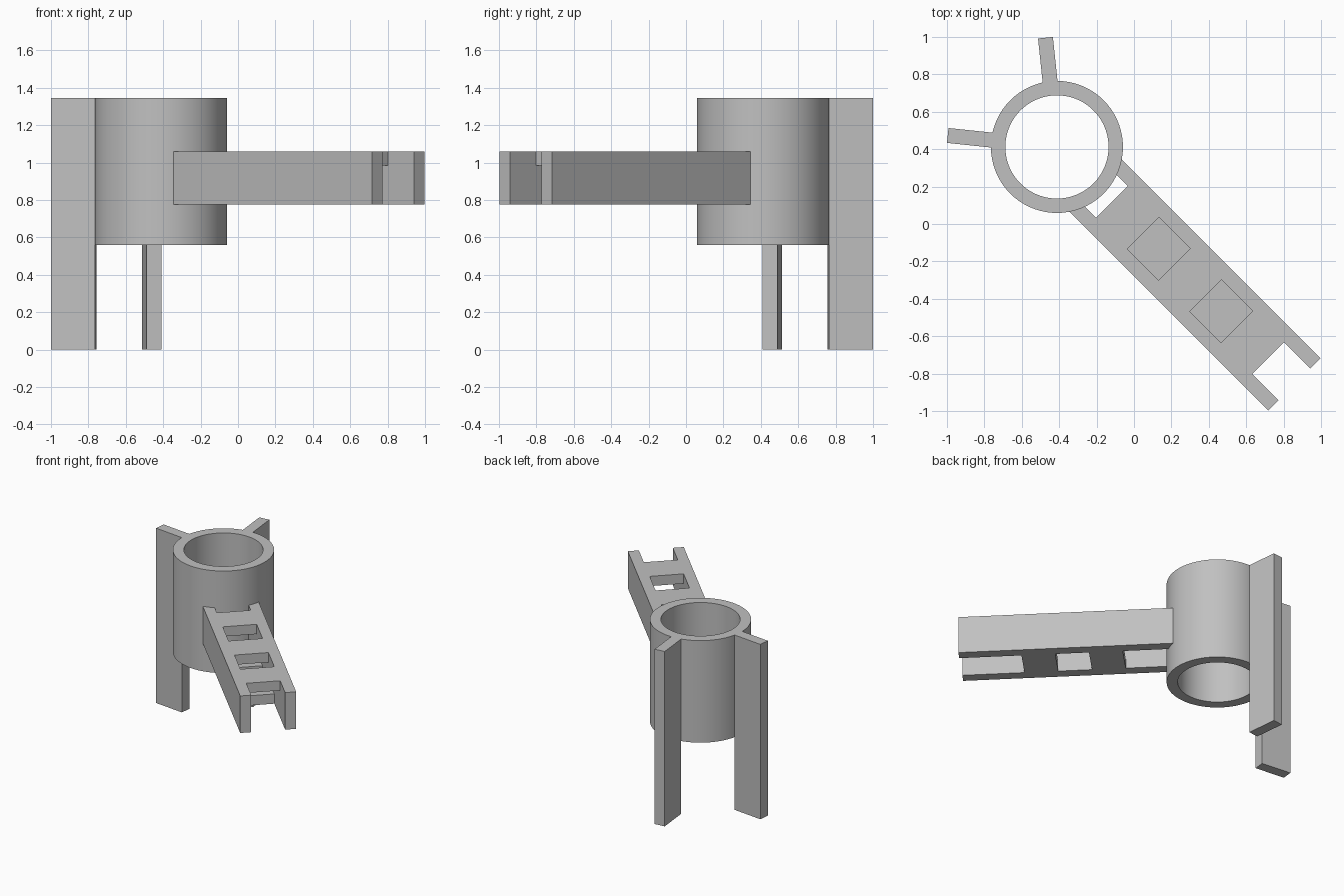
import bpy, bmesh, math
from mathutils import Matrix, Vector

old = bpy.data.objects.get("Cube")
if old:
    bpy.data.objects.remove(old, do_unlink=True)

GREY = (0.53, 0.53, 0.53, 1)
grey = bpy.data.materials.new("plain grey")
grey.use_nodes = True
grey.diffuse_color = GREY
grey.node_tree.nodes["Principled BSDF"].inputs["Base Color"].default_value = GREY

# Shared dimensions: u runs outward from the ring axis, v across
CENTRE = Vector((-0.412, 0.412, 0))
R_OUT, R_IN = 0.353, 0.276
RING_Z = (0.56, 1.345)
ARM_Z = (0.775, 1.06)
PLATE = 0.075           # thickness of the cross plates
HALF, INNER = 0.198, 0.12
STEP = 0.2363           # length of each cross plate
FIRST = 0.4145          # where the first cross plate starts


def add_object(name, bm, angle=0):
    bmesh.ops.recalc_face_normals(bm, faces=bm.faces)
    mesh = bpy.data.meshes.new(name)
    bm.to_mesh(mesh)
    bm.free()
    mesh.materials.append(grey)
    obj = bpy.data.objects.new(name, mesh)
    obj.location = CENTRE
    obj.rotation_euler.z = math.radians(angle)
    bpy.context.collection.objects.link(obj)
    return obj


def box(name, u, v, z, angle):
    """Block spanning the u, v and z ranges, turned about the ring axis."""
    bm = bmesh.new()
    spans = (u, v, z)
    size = Matrix.Diagonal([b - a for a, b in spans] + [1])
    mid = Matrix.Translation([(a + b) / 2 for a, b in spans])
    bmesh.ops.create_cube(bm, size=1, matrix=mid @ size)
    return add_object(name, bm, angle)


# Ring: a rectangular section spun about the axis
bm = bmesh.new()
low, high = RING_Z
section = [bm.verts.new((r, 0, z)) for r, z in
           ((R_IN, low), (R_OUT, low), (R_OUT, high), (R_IN, high))]
edges = [bm.edges.new((section[i], section[(i + 1) % 4])) for i in range(4)]
bmesh.ops.spin(bm, geom=section + edges, cent=(0, 0, 0), axis=(0, 0, 1),
               angle=math.tau, steps=72, use_merge=True)
bmesh.ops.remove_doubles(bm, verts=bm.verts, dist=1e-4)
ring = add_object("ring", bm)
bpy.context.view_layer.objects.active = ring
ring.select_set(True)
bpy.ops.object.shade_smooth_by_angle(angle=math.radians(30))
ring.select_set(False)

# Legs: two upright fins standing on the ground
for side, angle in (("left", 96), ("right", 174)):
    box(side + "_leg", (0.35, 0.587), (-0.04, 0.04), (0, high), angle)

# Arm: two side rails running from the ring to the open end
ARM_ANGLE = -45
base, top = ARM_Z
for side, v in (("left", (INNER, HALF)), ("right", (-HALF, -INNER))):
    box(side + "_arm_rail", (0.293, 1.795), v, ARM_Z, ARM_ANGLE)

# Cross plates: three on top, two at the bottom filling the spaces between
for i in range(5):
    start = FIRST + i * STEP
    upper = i % 2 == 0
    z = (top - PLATE, top) if upper else (base, base + PLATE)
    name = f"{'upper' if upper else 'lower'}_plate_{i // 2 + 1}"
    box(name, (start, start + STEP), (-INNER, INNER), z, ARM_ANGLE)
